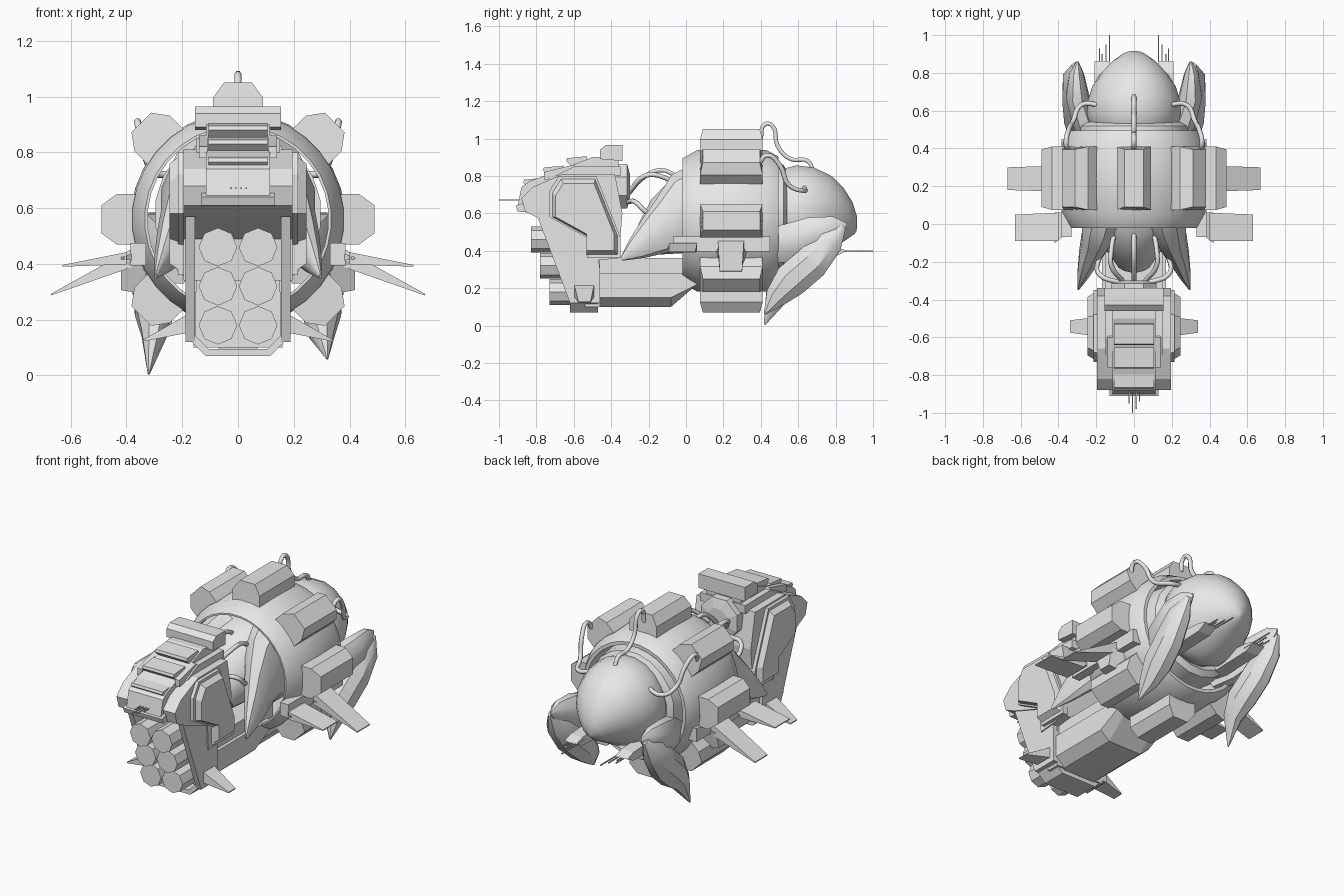
import bpy, bmesh, math
from mathutils import Vector

GREY = bpy.data.materials.new("light_grey")
GREY.diffuse_color = (0.8, 0.8, 0.8, 1)


def finish(name, bm, smooth=False):
    bmesh.ops.remove_doubles(bm, verts=bm.verts, dist=0.0002)
    bmesh.ops.recalc_face_normals(bm, faces=bm.faces)
    me = bpy.data.meshes.new(name)
    bm.to_mesh(me)
    bm.free()
    me.materials.append(GREY)
    ob = bpy.data.objects.new(name, me)
    bpy.context.collection.objects.link(ob)
    if smooth:
        bpy.ops.object.select_all(action='DESELECT')
        ob.select_set(True)
        bpy.context.view_layer.objects.active = ob
        bpy.ops.object.shade_smooth_by_angle(angle=math.radians(35))
    return ob


def loft(name, rings, smooth=False, caps=True):
    """Skin a list of equal-length point rings and optionally cap both ends."""
    bm = bmesh.new()
    vs = [[bm.verts.new(p) for p in r] for r in rings]
    n = len(vs[0])
    for a, b in zip(vs, vs[1:]):
        for i in range(n):
            bm.faces.new((a[i], a[(i + 1) % n], b[(i + 1) % n], b[i]))
    if caps:
        bm.faces.new(vs[0])
        bm.faces.new(vs[-1])
    return finish(name, bm, smooth)


def slab(name, yz, x0, x1, inset=0.0):
    """Side profile extruded across x; inset shrinks the x1 face."""
    cy = sum(p[0] for p in yz) / len(yz)
    cz = sum(p[1] for p in yz) / len(yz)
    k = 1 - inset
    return loft(name, [[(x0, y, z) for y, z in yz],
                       [(x1, cy + (y - cy) * k, cz + (z - cz) * k) for y, z in yz]])


def box(name, x0, x1, y0, y1, z0, z1):
    return slab(name, [(y0, z0), (y1, z0), (y1, z1), (y0, z1)], x0, x1)


def limb(name, path, flat=1.0, sides=8, smooth=True):
    """Tapered body along (x, y, z, radius) points; flat scales its x width."""
    pts = [Vector(p[:3]) for p in path]
    rings = []
    for i, p in enumerate(pts):
        d = pts[min(i + 1, len(pts) - 1)] - pts[max(i - 1, 0)]
        d.x = 0
        d.normalize()
        side = Vector((0, -d.z, d.y))
        r = path[i][3]
        rings.append([p + Vector((math.cos(t) * r * flat, 0, 0)) + side * math.sin(t) * r
                      for t in (2 * math.pi * (k + 0.5) / sides for k in range(sides))])
    return loft(name, rings, smooth)


def lathe(name, prof, sides, x=0, z=0, smooth=True, caps=True, turn=0.5):
    """Revolve (radius, y) points about an axis along y."""
    return loft(name, [[(x + max(r, 0.001) * math.cos(2 * math.pi * (k + turn) / sides), y,
                         z + max(r, 0.001) * math.sin(2 * math.pi * (k + turn) / sides))
                        for k in range(sides)] for r, y in prof], smooth, caps)


def tube(name, pts, r=0.013):
    cu = bpy.data.curves.new(name, 'CURVE')
    cu.dimensions = '3D'
    cu.bevel_depth = r
    cu.bevel_resolution = 1
    cu.resolution_u = 4
    cu.use_fill_caps = True
    sp = cu.splines.new('BEZIER')
    sp.bezier_points.add(len(pts) - 1)
    for b, p in zip(sp.bezier_points, pts):
        b.co = p
        b.handle_left_type = b.handle_right_type = 'AUTO'
    cu.materials.append(GREY)
    ob = bpy.data.objects.new(name, cu)
    bpy.context.collection.objects.link(ob)


def fin(name, root, tip, thick):
    """Flat wing: root and tip are (x, y0, y1, z)."""
    rx, ra, rb, rz = root
    tx, ta, tb, tz = tip
    loft(name, [[(rx, ra, rz - thick), (rx, rb, rz - thick), (rx, rb, rz + thick), (rx, ra, rz + thick)],
                [(tx, ta, tz - 0.003), (tx, tb, tz - 0.003), (tx, tb, tz + 0.003), (tx, ta, tz + 0.003)]])


# Barrel: a hollow sleeve, open at both ends
CZ = 0.56
lathe("barrel", [(0.325, -0.02), (0.335, -0.02), (0.38, 0.06), (0.385, 0.24), (0.38, 0.43), (0.345, 0.495),
                 (0.325, 0.495), (0.325, -0.02)], 32, 0, CZ, caps=False)

# Eight pods around the barrel
for k in range(8):
    a = math.radians(45 * k)
    c, s = math.cos(a), math.sin(a)
    sec = [(0.33, -0.09), (0.435, -0.09), (0.49, -0.05), (0.49, 0.05), (0.435, 0.09), (0.33, 0.09)]
    loft("barrel_pod", [[(r * c - t * s, y + e * (0.015 if r > 0.45 else 0), CZ + r * s + t * c) for r, t in sec]
                        for y, e in ((0.075, 1), (0.41, -1))])

# Inner body running from the neck to the rear dome
limb("inner_body", [(0, -0.2, 0.46, 0.1), (0, -0.1, 0.53, 0.17), (0, 0.0, 0.58, 0.24), (0, 0.1, 0.58, 0.275),
                    (0, 0.35, 0.58, 0.275), (0, 0.5, 0.59, 0.21)], 0.97, 16)
lathe("dome_collar", [(0.3, 0.4), (0.285, 0.52), (0.25, 0.54), (0.2, 0.5)], 20, 0, 0.58)
limb("rear_dome", [(0, 0.46, 0.6, 0.2), (0, 0.52, 0.6, 0.24), (0, 0.58, 0.6, 0.26), (0, 0.65, 0.595, 0.255),
                   (0, 0.72, 0.58, 0.23), (0, 0.78, 0.56, 0.19), (0, 0.835, 0.54, 0.135),
                   (0, 0.88, 0.515, 0.075), (0, 0.908, 0.5, 0.01)], 0.97, 20)

# Head core, body and roof
slab("head_core", [(-0.9, 0.64), (-0.88, 0.74), (-0.84, 0.77), (-0.5, 0.9), (-0.36, 0.9),
                   (-0.36, 0.6), (-0.8, 0.6)], -0.115, 0.115)
slab("head_body", [(-0.86, 0.61), (-0.88, 0.68), (-0.82, 0.74), (-0.66, 0.81), (-0.38, 0.81),
                   (-0.34, 0.6), (-0.36, 0.36), (-0.56, 0.34), (-0.57, 0.49), (-0.78, 0.57)], -0.195, 0.195)
slab("head_roof", [(-0.7, 0.8), (-0.6, 0.85), (-0.35, 0.85), (-0.35, 0.8)], -0.15, 0.15)
slab("top_plate", [(-0.46, 0.89), (-0.46, 0.94), (-0.43, 0.965), (-0.34, 0.965), (-0.34, 0.88)], -0.155, 0.155)
lathe("head_back_disc", [(0.13, -0.37), (0.13, -0.315), (0.07, -0.3)], 8, 0, 0.745, False)

# Overhanging louvres on the face
for y, z in ((-0.87, 0.735), (-0.765, 0.8), (-0.64, 0.85)):
    slab("louvre", [(y, z + 0.03), (y + 0.005, z + 0.045), (y + 0.11, z + 0.055), (y + 0.12, z), (y + 0.03, z)],
         -0.105, 0.105)
slab("nose_plate", [(-0.9, 0.61), (-0.91, 0.64), (-0.86, 0.66), (-0.8, 0.6)], -0.13, 0.13)

# Nose needles
for x, y in ((-0.025, -0.95), (-0.008, -1.0), (0.012, -0.98), (0.03, -0.94)):
    box("nose_needle", x - 0.003, x + 0.003, y, -0.88, 0.668, 0.674)

# Launcher tubes
for i in range(3):
    for x in (-0.072, 0.072):
        lathe("launcher_tube", [(0.069, -0.83 + 0.05 * i), (0.069, -0.5)], 8, x, 0.46 - 0.14 * i, turn=0)

# Lower tray, keel and neck
tray = [(-0.175, 0.3), (-0.175, 0.13), (-0.115, 0.07), (0.115, 0.07), (0.175, 0.13), (0.175, 0.3),
        (0.15, 0.3), (0.15, 0.14), (0.105, 0.095), (-0.105, 0.095), (-0.15, 0.14), (-0.15, 0.3)]
loft("launcher_tray", [[(x, y, z) for x, z in tray] for y in (-0.62, -0.47)])
keel = [(-0.17, 0.28), (-0.17, 0.15), (-0.11, 0.1), (0.11, 0.1), (0.17, 0.15), (0.17, 0.28)]
loft("keel", [[(x, -0.55, z) for x, z in keel], [(x, -0.08, z) for x, z in keel],
              [(x, 0.06, max(z, 0.22)) for x, z in keel]])
box("neck_beam", -0.15, 0.15, -0.55, 0.12, 0.27, 0.36)
box("launcher_back", -0.16, 0.16, -0.54, -0.46, 0.1, 0.6)

armour = [(-0.73, 0.58), (-0.73, 0.72), (-0.68, 0.8), (-0.48, 0.8), (-0.35, 0.47),
          (-0.35, 0.36), (-0.53, 0.36), (-0.53, 0.47)]
for s in (-1, 1):
    # Launcher side wall and raised armour
    slab("launcher_wall", [(-0.79, 0.57), (-0.5, 0.57), (-0.46, 0.3), (-0.46, 0.12), (-0.62, 0.12)],
         s * 0.155, s * 0.188)
    slab("side_armour", armour, s * 0.18, s * 0.215)
    slab("armour_panel", [(y * 0.93 - 0.038, z * 0.93 + 0.042) for y, z in armour], s * 0.21, s * 0.245, 0.12)
    slab("cheek_fin", [(-0.76, 0.78), (-0.76, 0.82), (-0.6, 0.86), (-0.55, 0.8)], s * 0.11, s * 0.14)

    # Front shell blades flaring out of the barrel mouth
    limb("front_blade", [(s * 0.13, 0.1, 0.63, 0.24), (s * 0.16, 0.02, 0.61, 0.22), (s * 0.195, -0.07, 0.55, 0.155),
                         (s * 0.23, -0.16, 0.485, 0.115), (s * 0.265, -0.26, 0.415, 0.065),
                         (s * 0.295, -0.345, 0.355, 0.01)], 0.55, 10)

    # Wings and their bracket
    box("wing_bracket", s * 0.33, s * 0.385, -0.07, 0.45, 0.395, 0.475)
    slab("wing_mount", [(0.15, 0.42), (0.33, 0.42), (0.3, 0.29), (0.2, 0.29)], s * 0.33, s * 0.42, 0.25)
    fin("rear_wing", (s * 0.36, 0.17, 0.31, 0.43), (s * 0.67, 0.18, 0.3, 0.29), 0.035)
    fin("front_wing", (s * 0.33, -0.03, 0.06, 0.43), (s * 0.42, -0.1, 0.06, 0.42), 0.024)
    fin("front_wing_tip", (s * 0.4, -0.09, 0.06, 0.42), (s * 0.63, -0.09, 0.05, 0.393), 0.022)
    fin("small_wing", (s * 0.17, -0.6, -0.49, 0.19), (s * 0.34, -0.575, -0.51, 0.125), 0.035)

    # Rear arms and hanging claws
    tz = 0.005 if s < 0 else 0.06
    limb("rear_arm", [(s * 0.22, 0.42, 0.42, 0.1), (s * 0.26, 0.54, 0.44, 0.11), (s * 0.3, 0.68, 0.49, 0.1),
                      (s * 0.305, 0.8, 0.53, 0.06), (s * 0.3, 0.86, 0.54, 0.01)], 0.65, 8)
    limb("rear_claw", [(s * 0.315, 0.84, 0.53, 0.02), (s * 0.32, 0.77, 0.45, 0.08), (s * 0.31, 0.67, 0.335, 0.1),
                       (s * 0.3, 0.56, 0.24, 0.1), (s * 0.3, 0.48, 0.15, 0.065), (s * 0.32, 0.42, tz, 0.005)],
         0.75, 8)

    # Rear antenna block with needles
    slab("antenna_block", [(0.46, 0.36), (0.46, 0.44), (0.8, 0.42), (0.86, 0.4), (0.8, 0.37)], s * 0.13, s * 0.21)
    for x, y in ((0.127, 1.0), (0.145, 0.95), (0.165, 0.9), (0.18, 0.93)):
        box("rear_needle", s * x, s * (x + 0.006), 0.78, y, 0.394, 0.4)

    # Side hoses
    tube("rear_hose", [(s * 0.35, 0.39, 0.86), (s * 0.36, 0.43, 0.91), (s * 0.345, 0.5, 0.86),
                       (s * 0.32, 0.55, 0.75), (s * 0.28, 0.63, 0.72), (s * 0.18, 0.63, 0.74)])
    tube("neck_hose", [(s * 0.06, -0.3, 0.72), (s * 0.12, -0.22, 0.8), (s * 0.12, -0.14, 0.8), (s * 0.1, -0.03, 0.74)])
    tube("low_neck_hose", [(s * 0.08, -0.31, 0.66), (s * 0.18, -0.27, 0.66), (s * 0.19, -0.2, 0.6),
                           (s * 0.14, -0.12, 0.6)])

# Centre hoses
tube("top_hose", [(0, 0.4, 1.0), (0, 0.42, 1.075), (0, 0.46, 1.07), (0, 0.49, 0.96), (0, 0.56, 0.89),
                  (0, 0.65, 0.88), (0, 0.68, 0.83)])
tube("centre_neck_hose", [(0, -0.31, 0.7), (0, -0.24, 0.78), (0, -0.15, 0.83), (0, -0.07, 0.81), (0, 0.0, 0.74)])
